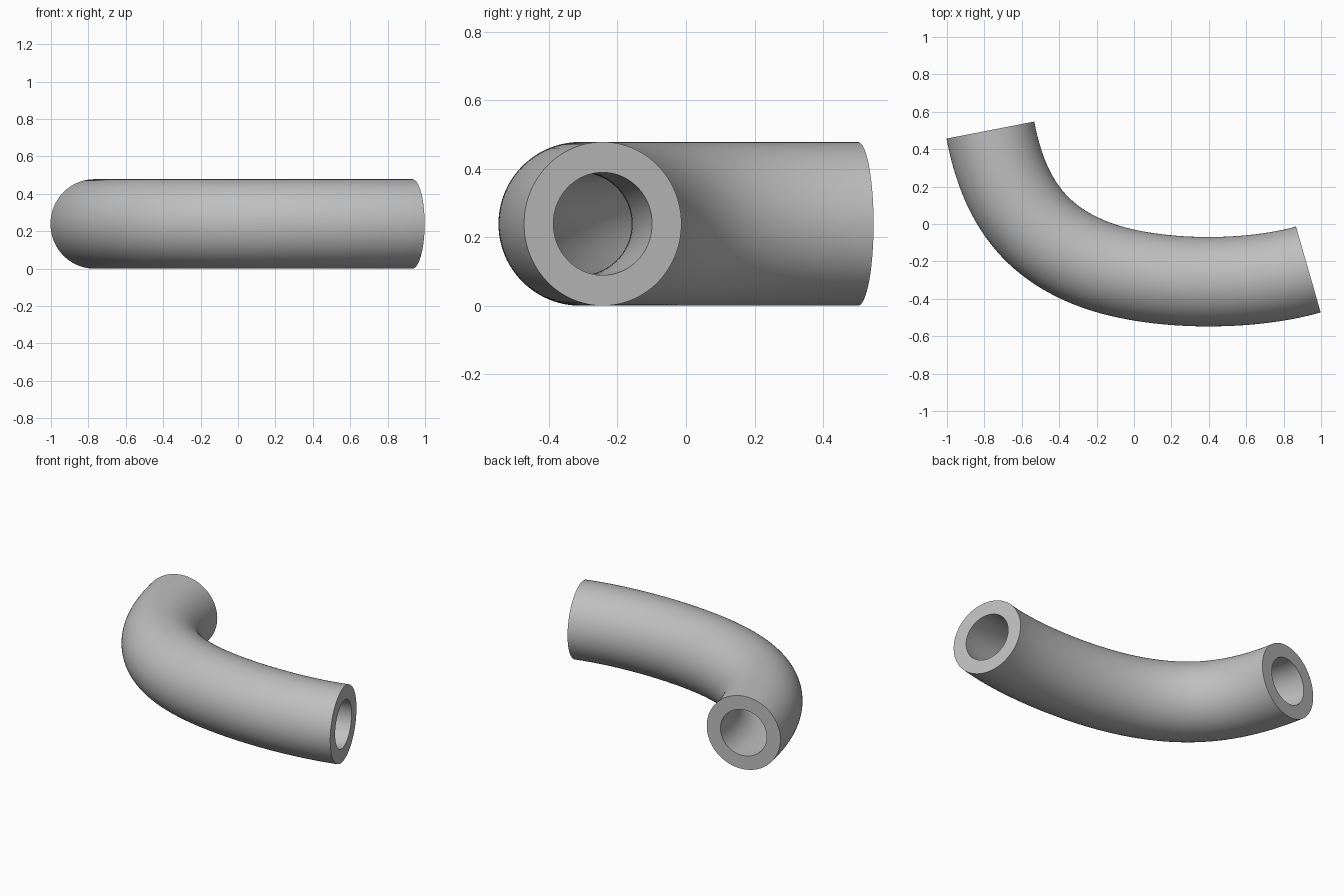
import bpy, bmesh, math
from mathutils import Vector
from mathutils.geometry import interpolate_bezier

OUTER, BORE = 0.239, 0.15
SIDES, STEPS = 96, 40

cube = bpy.data.objects.get("Cube")
if cube:
    bpy.data.objects.remove(cube, do_unlink=True)

# Plain grey material
grey = bpy.data.materials.new("plain_grey")
grey.use_nodes = True
colour = (0.52, 0.52, 0.52, 1)
grey.diffuse_color = colour
grey.node_tree.nodes["Principled BSDF"].inputs["Base Color"].default_value = colour

# Centre line: a tight bend followed by a gentle one (point, heading in degrees)
knots = [((-0.768, 0.502), -79), ((-0.193, -0.223), -19.5), ((0.932, -0.243), 16)]
handles = [0.37, 0.33]


def heading(deg):
    a = math.radians(deg)
    return Vector((math.cos(a), math.sin(a), 0))


path = []
for (p, a), (q, b), h in zip(knots, knots[1:], handles):
    p, q = Vector((*p, OUTER)), Vector((*q, OUTER))
    points = interpolate_bezier(p, p + heading(a) * h, q - heading(b) * h, q, STEPS)
    path += points[1:] if path else points

# Sweep both walls along the centre line
bm = bmesh.new()
up = Vector((0, 0, 1))


def sweep(radius):
    rings = []
    for i, centre in enumerate(path):
        if i == 0:
            along = heading(knots[0][1])
        elif i == len(path) - 1:
            along = heading(knots[-1][1])
        else:
            along = (path[i + 1] - path[i - 1]).normalized()
        side = along.cross(up)
        ring = []
        for k in range(SIDES):
            t = 2 * math.pi * k / SIDES
            ring.append(bm.verts.new(centre + radius * (side * math.cos(t) + up * math.sin(t))))
        rings.append(ring)
    return rings


def bridge(first, second):
    for k in range(SIDES):
        n = (k + 1) % SIDES
        bm.faces.new((first[k], first[n], second[n], second[k]))


outside, inside = sweep(OUTER), sweep(BORE)
for wall in (outside, inside):
    for first, second in zip(wall, wall[1:]):
        bridge(first, second)

# Flat annular ends
for end in (0, -1):
    bridge(outside[end], inside[end])
bmesh.ops.recalc_face_normals(bm, faces=bm.faces)

mesh = bpy.data.meshes.new("bent_pipe")
bm.to_mesh(mesh)
bm.free()
mesh.materials.append(grey)
pipe = bpy.data.objects.new("bent_pipe", mesh)
bpy.context.collection.objects.link(pipe)

# Smooth walls, crisp rims
bpy.ops.object.select_all(action="DESELECT")
pipe.select_set(True)
bpy.context.view_layer.objects.active = pipe
bpy.ops.object.shade_smooth_by_angle(angle=math.radians(30))
